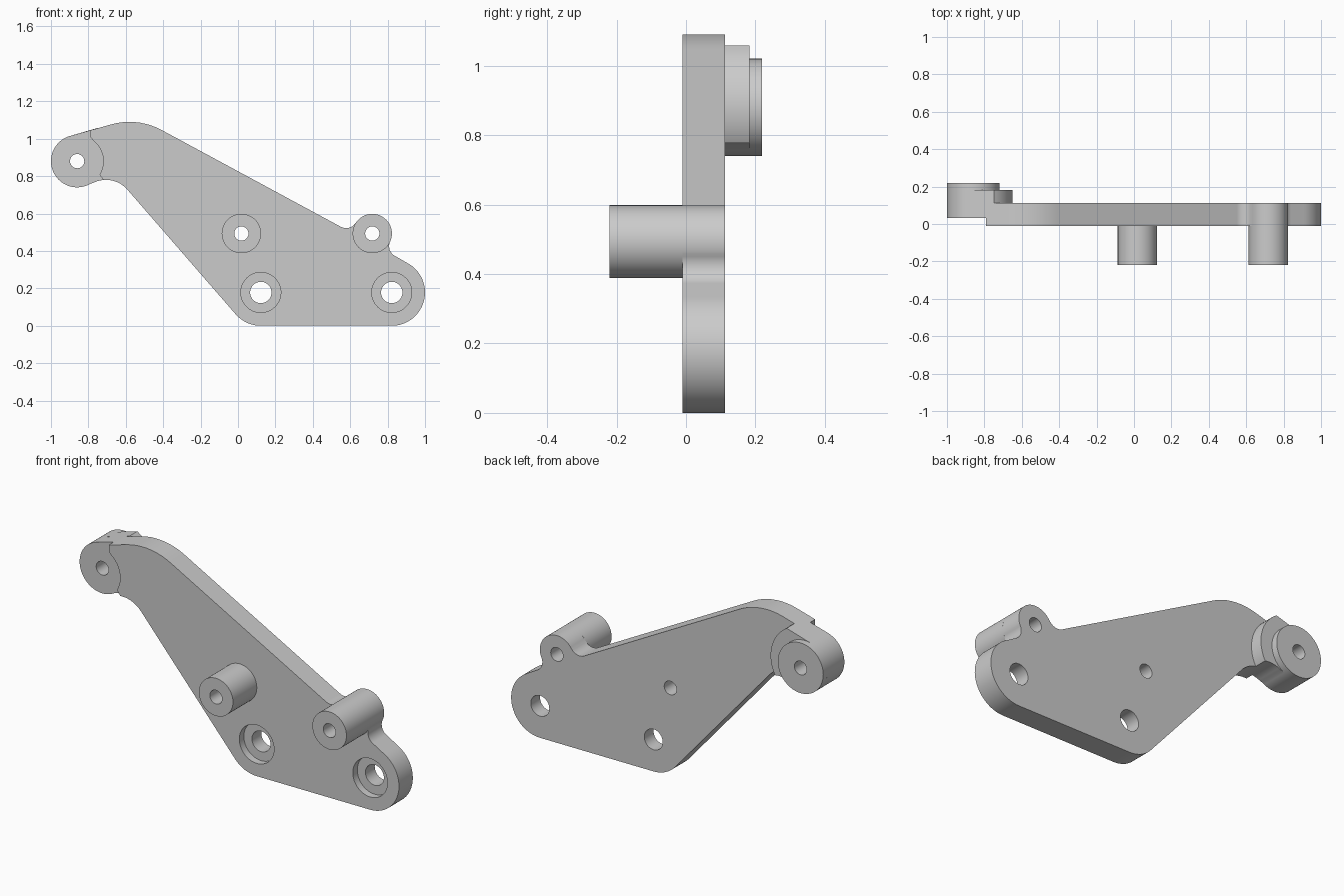
import bpy
import bmesh
from math import cos, sin, radians, atan2, degrees, ceil
from mathutils import Vector

cube = bpy.data.objects.get("Cube")
if cube:
    bpy.data.objects.remove(cube, do_unlink=True)

grey = bpy.data.materials.new("satin grey")
grey.use_nodes = True
colour = (0.6, 0.6, 0.6, 1)
grey.diffuse_color = colour
grey.node_tree.nodes["Principled BSDF"].inputs["Base Color"].default_value = colour

# Shared depths along y
FRONT, BACK = -0.01, 0.112
LUG_FRONT, PAD_BACK, LUG_BACK = 0.033, 0.183, 0.219
BOSS_FRONT = -0.22

# Shared centres in the x-z plane
LUG, ARM = Vector((-0.86, 0.88)), Vector((-0.58, 0.73))
BOSS_IN, BOSS_OUT = Vector((0.018, 0.493)), Vector((0.718, 0.493))
FOOT_IN, FOOT_OUT = Vector((0.122, 0.178)), Vector((0.822, 0.178))
NECK = Vector((-0.706, 0.628))
FILLET_IN, FILLET_OUT = Vector((0.578, 0.582)), Vector((0.868, 0.426))
LUG_R, PAD_R, BOSS_R, FOOT_R = 0.14, 0.21, 0.105, 0.178
NECK_R, FILLET_R, ARM_R = 0.152, 0.06, 0.36
PIN_R, BOLT_R, BORE_R = 0.038, 0.057, 0.107
SLOPE = 61.5      # direction of the normal of the long upper edge


def arc(centre, r, a, b):
    """Points from angle a to b in degrees; b < a runs clockwise."""
    n = max(2, ceil(abs(b - a) / 5))
    angles = [radians(a + (b - a) * i / n) for i in range(n + 1)]
    return [(centre[0] + r * cos(t), centre[1] + r * sin(t)) for t in angles]


def heading(a, b):
    return degrees(atan2(b[1] - a[1], b[0] - a[0]))


def prism(name, points, y0, y1):
    bm = bmesh.new()
    face = bm.faces.new([bm.verts.new((x, y0, z)) for x, z in points])
    new = bmesh.ops.extrude_face_region(bm, geom=[face])["geom"]
    verts = [v for v in new if isinstance(v, bmesh.types.BMVert)]
    bmesh.ops.translate(bm, verts=verts, vec=(0, y1 - y0, 0))
    bmesh.ops.remove_doubles(bm, verts=bm.verts, dist=0.0001)
    bmesh.ops.recalc_face_normals(bm, faces=bm.faces)
    mesh = bpy.data.meshes.new(name)
    bm.to_mesh(mesh)
    bm.free()
    obj = bpy.data.objects.new(name, mesh)
    bpy.context.collection.objects.link(obj)
    mesh.materials.append(grey)
    return obj


def disc(name, centre, r, y0, y1):
    return prism(name, arc(centre, r, 0, 360)[:-1], y0, y1)


def finish(obj, cutters):
    """Cut the openings, then smooth the round sides."""
    bpy.ops.object.select_all(action='DESELECT')
    obj.select_set(True)
    bpy.context.view_layer.objects.active = obj
    for cutter in cutters:
        cutter.hide_render = True
        mod = obj.modifiers.new("cut", 'BOOLEAN')
        mod.operation, mod.solver, mod.object = 'DIFFERENCE', 'EXACT', cutter
        bpy.ops.object.modifier_apply(modifier=mod.name)
        bpy.data.objects.remove(cutter, do_unlink=True)
    bpy.ops.object.shade_smooth_by_angle(angle=radians(30))


def hole(centre, r, y0=-1, y1=1):
    return disc("cutter", centre, r, y0, y1)


# Main plate outline, anticlockwise from the top of the lug
lug_end = heading(LUG, NECK) + 360
neck_start = heading(NECK, LUG)
lug_side = arc(LUG, LUG_R, 105, lug_end)
outline = lug_side + arc(NECK, NECK_R, neck_start, 41)[1:]
outline += arc(FOOT_IN, FOOT_R, 221, 270)
outline += arc(FOOT_OUT, FOOT_R, -90, SLOPE)
outline += arc(FILLET_OUT, FILLET_R, SLOPE + 180, heading(FILLET_OUT, BOSS_OUT) % 360)
outline += arc(BOSS_OUT, BOSS_R, heading(BOSS_OUT, FILLET_OUT),
               heading(BOSS_OUT, FILLET_IN))[1:]
outline += arc(FILLET_IN, FILLET_R, heading(FILLET_IN, BOSS_OUT), SLOPE - 180)[1:]
outline += arc(ARM, ARM_R, SLOPE, 105)
plate = prism("main_plate", outline, FRONT, BACK)

# Recess in front of the lug, pin holes and counterbored bolt holes
recess = arc(LUG, LUG_R, -31, 52) + [(-0.79, 1.01), (-0.79, 1.2), (-1.2, 1.2),
                                     (-1.2, 0.6), (-0.72, 0.6), (-0.72, 0.78)]
cutters = [prism("cutter", recess, -1, LUG_FRONT)]
cutters += [hole(c, PIN_R) for c in (LUG, BOSS_IN, BOSS_OUT)]
for c in (FOOT_IN, FOOT_OUT):
    cutters += [hole(c, BORE_R, -1, FRONT + 0.04), hole(c, BOLT_R)]
finish(plate, cutters)

# Raised pad behind the arm tip, ending in a round shoulder
pad_outline = lug_side + arc(NECK, NECK_R, neck_start, 79)[1:]
pad_outline += arc(LUG, PAD_R, -28, 58)
pad = prism("lug_pad", pad_outline, BACK, PAD_BACK)
finish(pad, [hole(LUG, PIN_R)])

# Round cap of the lug
cap = disc("lug_cap", LUG, LUG_R, PAD_BACK, LUG_BACK)
finish(cap, [hole(LUG, PIN_R)])

# Hollow standoffs on the front
for name, c in (("inner_standoff", BOSS_IN), ("outer_standoff", BOSS_OUT)):
    finish(disc(name, c, BOSS_R, BOSS_FRONT, FRONT), [hole(c, PIN_R)])
